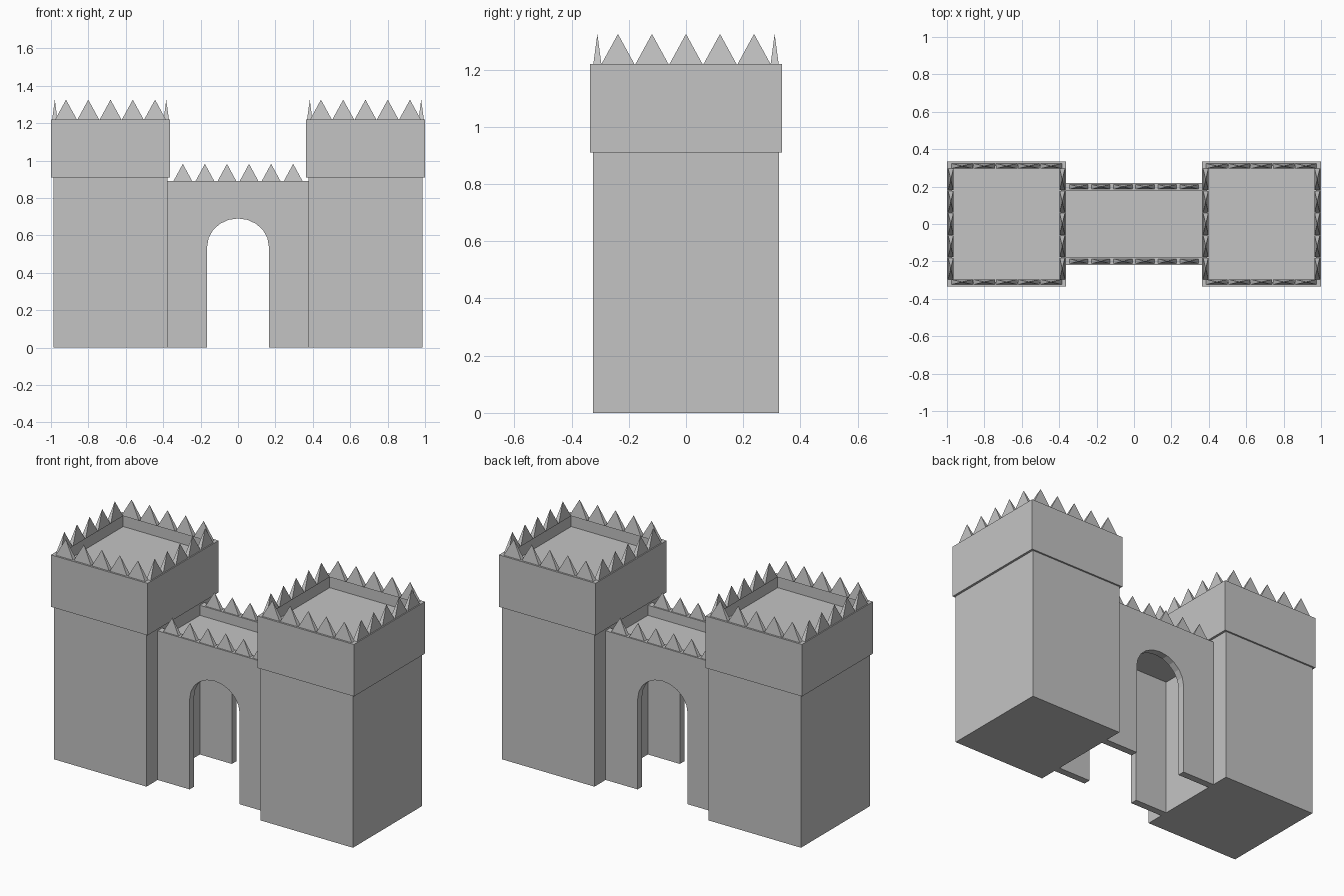
import bpy, bmesh, math
from mathutils import Matrix, Vector

cube = bpy.data.objects.get("Cube")
if cube:
    bpy.data.objects.remove(cube)

stone = bpy.data.materials.new("grey stone")
stone.use_nodes = True
GREY = (0.55, 0.55, 0.55, 1)
stone.diffuse_color = GREY
stone.node_tree.nodes["Principled BSDF"].inputs["Base Color"].default_value = GREY


def finish(name, bm):
    bmesh.ops.recalc_face_normals(bm, faces=bm.faces)
    mesh = bpy.data.meshes.new(name)
    bm.to_mesh(mesh)
    bm.free()
    mesh.materials.append(stone)
    obj = bpy.data.objects.new(name, mesh)
    bpy.context.collection.objects.link(obj)
    return obj


def add_box(bm, low, high):
    low, high = Vector(low), Vector(high)
    place = Matrix.Translation((low + high) / 2) @ Matrix.Diagonal((*(high - low), 1))
    return bmesh.ops.create_cube(bm, size=1, matrix=place)["verts"]


def box(name, low, high):
    bm = bmesh.new()
    add_box(bm, low, high)
    return finish(name, bm)


def add_spike(bm, x, y, z, wide, deep, tall):
    """Four-sided pyramid standing on z."""
    base = [bm.verts.new((x + sx * wide / 2, y + sy * deep / 2, z))
            for sx, sy in ((-1, -1), (1, -1), (1, 1), (-1, 1))]
    tip = bm.verts.new((x, y, z + tall))
    bm.faces.new(base)
    for i in range(4):
        bm.faces.new((base[i], base[(i + 1) % 4], tip))


def tower_head(name, low, high, rim, depth):
    """Box whose top is sunk inside a narrow rim."""
    bm = bmesh.new()
    add_box(bm, low, high)
    bm.normal_update()
    top = max(bm.faces, key=lambda f: f.calc_center_median().z)
    bmesh.ops.inset_region(bm, faces=[top], thickness=rim)
    floor = bmesh.ops.extrude_face_region(bm, geom=[top])["geom"]
    bmesh.ops.delete(bm, geom=[top], context="FACES_ONLY")
    bmesh.ops.translate(bm, vec=(0, 0, -depth),
                        verts=[v for v in floor if isinstance(v, bmesh.types.BMVert)])
    return finish(name, bm)


# Towers: shaft, overhanging head and a ring of spikes
HEAD_Z, TOP_Z, PITCH = 0.91, 1.22, 0.119
for side, label in ((1, "left"), (-1, "right")):
    cx = side * 0.6815
    box(label + "_tower_shaft", (cx - 0.305, -0.325, 0), (cx + 0.305, 0.325, HEAD_Z))
    tower_head(label + "_tower_head", (cx - 0.3185, -0.335, HEAD_Z),
               (cx + 0.3185, 0.335, TOP_Z), 0.037, 0.07)
    bm = bmesh.new()
    for i in range(-2, 3):
        for s in (-1, 1):
            add_spike(bm, cx + i * PITCH, s * 0.31, TOP_Z, 0.115, 0.028, 0.105)
            add_spike(bm, cx + s * 0.298, i * PITCH, TOP_Z, 0.028, 0.115, 0.105)
    finish(label + "_tower_spikes", bm)

# Gate walls: arched outline extruded to a thin slab
HALF, WALL_Z, ARCH, SPRING, RISE = 0.377, 0.89, 0.165, 0.54, 0.15
STEPS = 10
outline = [(HALF, 0), (HALF, WALL_Z), (-HALF, WALL_Z), (-HALF, 0), (-ARCH, 0)]
for i in range(STEPS + 1):
    a = math.pi * (1 - i / STEPS)
    outline.append((ARCH * math.cos(a), SPRING + RISE * math.sin(a)))
outline.append((ARCH, 0))

for side, label in ((-1, "front"), (1, "back")):
    bm = bmesh.new()
    face = bm.faces.new([bm.verts.new((x, side * 0.22, z)) for x, z in outline])
    slab = bmesh.ops.extrude_face_region(bm, geom=[face])["geom"]
    bmesh.ops.translate(bm, vec=(0, -side * 0.042, 0),
                        verts=[v for v in slab if isinstance(v, bmesh.types.BMVert)])
    finish(label + "_gate_wall", bm)
    bm = bmesh.new()
    for i in range(6):
        add_spike(bm, (i - 2.5) * 0.118, side * 0.199, WALL_Z, 0.1, 0.026, 0.092)
    finish(label + "_gate_spikes", bm)

# Walkway between the gate walls
box("gate_walkway", (-HALF, -0.178, 0.815), (HALF, 0.178, 0.83))
